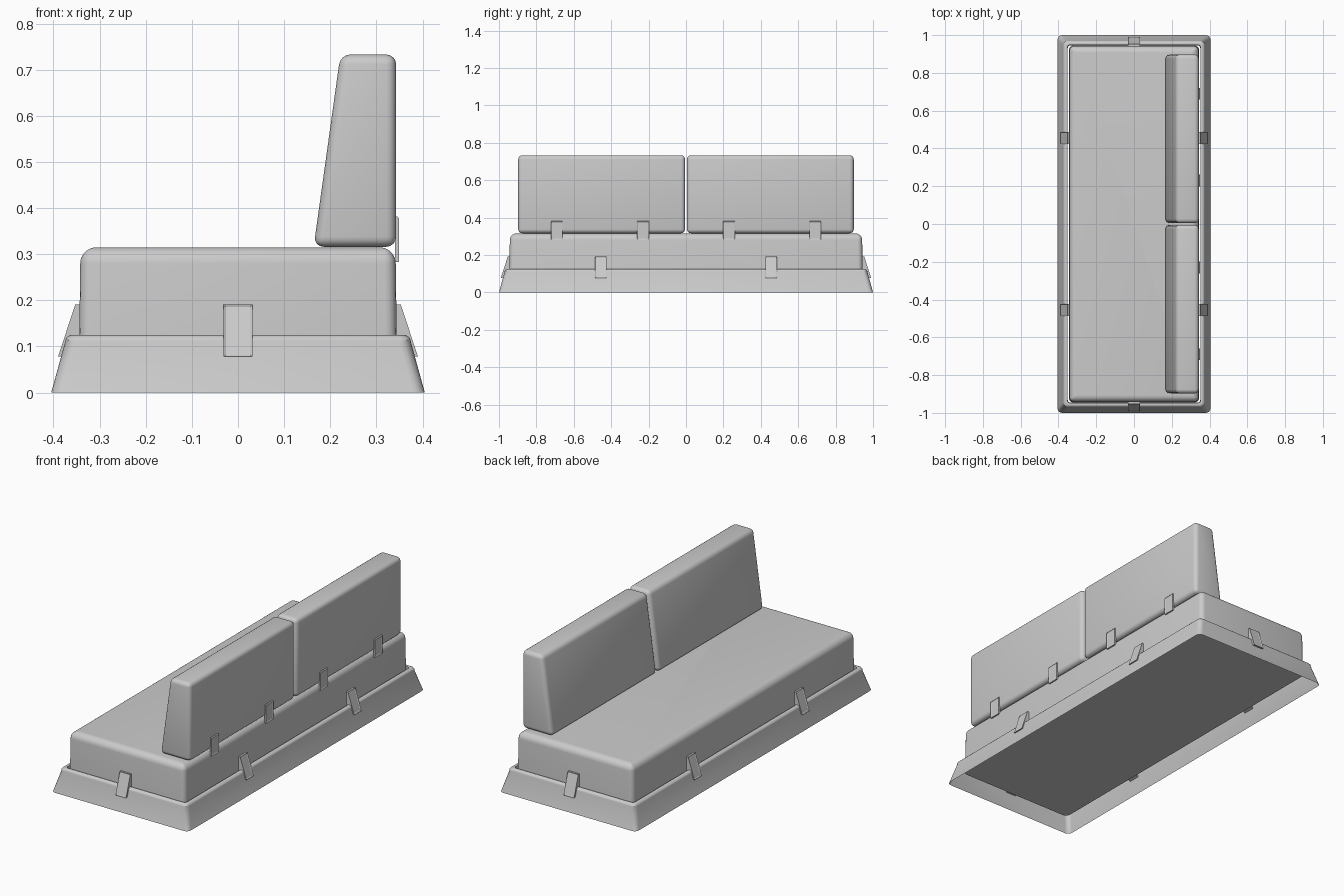
import bpy, bmesh
from math import sin, cos, pi
from mathutils import Matrix

if "Cube" in bpy.data.objects:
    bpy.data.objects.remove(bpy.data.objects["Cube"])


def finish(name, bm, angle=40):
    bmesh.ops.recalc_face_normals(bm, faces=bm.faces)
    me = bpy.data.meshes.new(name)
    bm.to_mesh(me)
    bm.free()
    ob = bpy.data.objects.new(name, me)
    bpy.context.collection.objects.link(ob)
    bpy.ops.object.select_all(action='DESELECT')
    ob.select_set(True)
    bpy.context.view_layer.objects.active = ob
    bpy.ops.object.shade_smooth_by_angle(angle=angle * pi / 180)
    return ob


def ring(bm, hx, hy, r, z, n=4):
    """Rounded rectangle of vertices at height z."""
    verts = []
    for k, (sx, sy) in enumerate([(1, 1), (-1, 1), (-1, -1), (1, -1)]):
        for i in range(n + 1):
            a = (k + i / n) * pi / 2
            verts.append(bm.verts.new((sx * (hx - r) + r * cos(a),
                                       sy * (hy - r) + r * sin(a), z)))
    return verts


def loft(name, sections, cap):
    bm = bmesh.new()
    rings = [ring(bm, *s) for s in sections]
    for a, b in zip(rings, rings[1:]):
        for i in range(len(a)):
            j = (i + 1) % len(a)
            bm.faces.new((a[i], a[j], b[j], b[i]))
    if cap:
        bm.faces.new(rings[0][::-1])
        bm.faces.new(rings[-1])
    return finish(name, bm)


def prism(profile, y0, y1):
    """Extrude an (x, z) outline along y."""
    bm = bmesh.new()
    f = bm.faces.new([bm.verts.new((x, y0, z)) for x, z in profile])
    ext = bmesh.ops.extrude_face_region(bm, geom=[f])['geom']
    bmesh.ops.translate(bm, vec=(0, y1 - y0, 0),
                        verts=[v for v in ext if isinstance(v, bmesh.types.BMVert)])
    bmesh.ops.recalc_face_normals(bm, faces=bm.faces)
    return bm


# flared open base skirt with rolled top lip
R = 0.016
skirt = [(0.405, 1.0, 0.025, 0.0), (0.375, 0.97, 0.025, 0.109)]
for i in range(1, 6):
    a = i / 5 * pi / 2
    skirt.append((0.359 + R * cos(a), 0.954 + R * sin(pi / 2 - a), 0.02, 0.109 + R * sin(a)))
skirt += [(0.353, 0.948, 0.015, 0.123), (0.351, 0.946, 0.015, 0.10)]
loft("base_skirt", skirt, cap=False)

# seat block with soft top edge
R = 0.035
seat = [(0.345, 0.945, 0.025, 0.06)]
for i in range(7):
    a = i / 6 * pi / 2
    d = R * (1 - cos(a))
    seat.append((0.342 - d, 0.942 - d, max(0.004, 0.025 - d), 0.28 + R * sin(a)))
loft("seat", seat, cap=True)

# two tapered back cushions
for side, s in (("left", -1), ("right", 1)):
    y0, y1 = sorted((s * 0.005, s * 0.897))
    bm = prism([(0.164, 0.316), (0.343, 0.316), (0.343, 0.733), (0.222, 0.733)], y0, y1)
    bmesh.ops.bevel(bm, geom=bm.edges[:], offset=0.022, segments=4, profile=0.5,
                    affect='EDGES', clamp_overlap=True)
    finish("back_cushion_" + side, bm)


def clip(name, profile, dist, along, angle):
    """Bracket with a recessed outer face, turned about z to face outwards."""
    bm = prism([(dist + u, z) for u, z in profile], along - 0.031, along + 0.031)
    outer = max((f for f in bm.faces if f.normal.x > 0.5), key=lambda f: f.calc_area())
    bmesh.ops.inset_individual(bm, faces=[outer], thickness=0.007)
    bmesh.ops.translate(bm, verts=outer.verts[:], vec=outer.normal * -0.003)
    bmesh.ops.rotate(bm, verts=bm.verts[:], cent=(0, 0, 0),
                     matrix=Matrix.Rotation(angle, 3, 'Z'))
    finish(name, bm, 30)


# slanted clips joining seat and base on all four sides
wedge = [(-0.002, 0.10), (0.038, 0.078), (0.047, 0.078), (0.010, 0.191), (-0.002, 0.191)]
for i, y in enumerate((-0.455, 0.455)):
    clip(f"base_clip_back_{i}", wedge, 0.343, y, 0)
    clip(f"base_clip_front_{i}", wedge, 0.343, y, pi)
clip("base_clip_end_0", wedge, 0.943, 0, pi / 2)
clip("base_clip_end_1", wedge, 0.943, 0, -pi / 2)

# flat clips holding the cushions to the seat
plate = [(-0.002, 0.283), (0.007, 0.283), (0.007, 0.378), (0.003, 0.382), (-0.002, 0.382)]
for i, y in enumerate((-0.69, -0.23, 0.23, 0.69)):
    clip(f"cushion_clip_{i}", plate, 0.342, y, 0)
